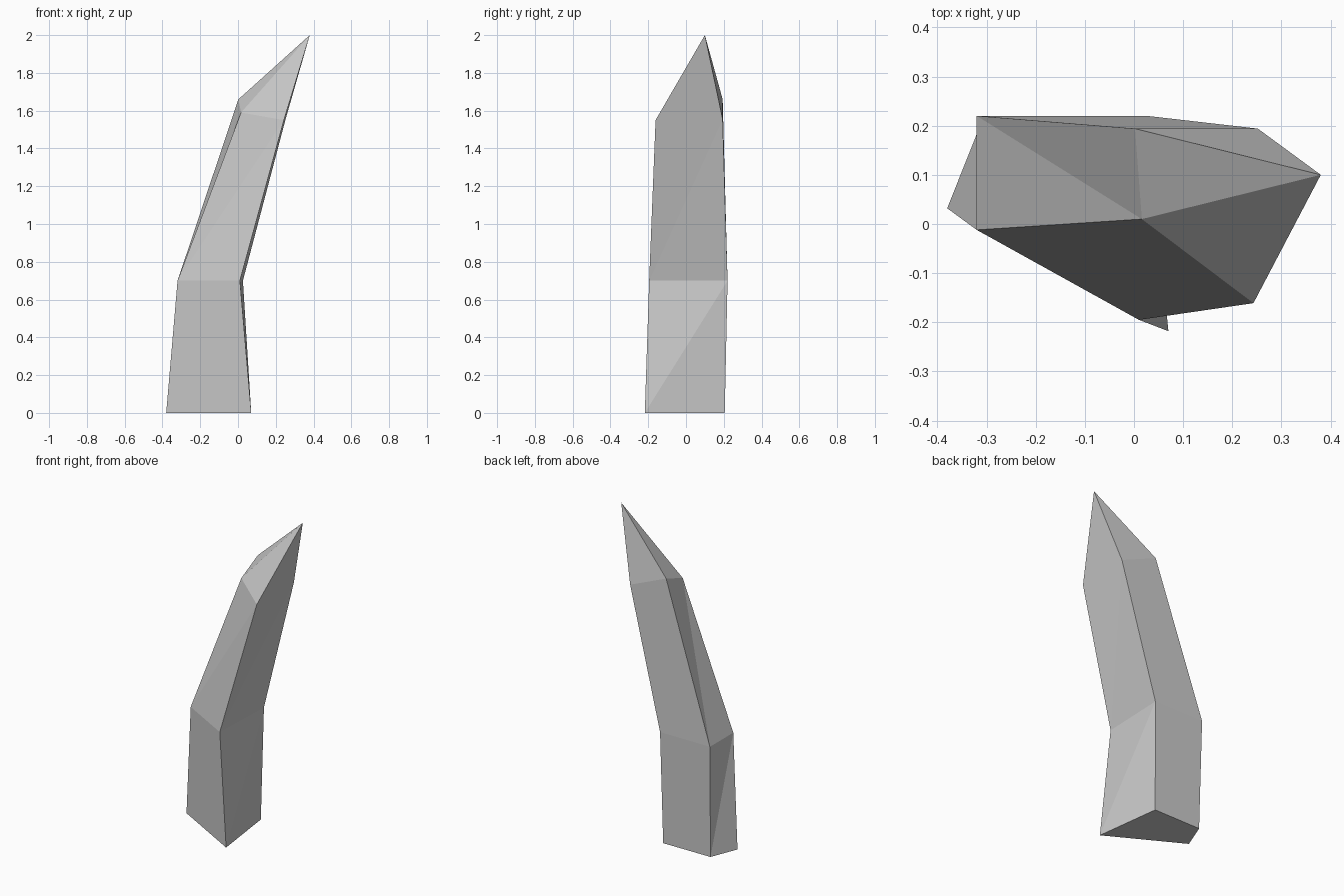
import bpy
import bmesh

if "Cube" in bpy.data.objects:
    bpy.data.objects.remove(bpy.data.objects["Cube"])

# Four-sided sections, ordered: left, front right, back right, back left
SECTIONS = [
    [(-0.38, 0.032, 0), (0.07, -0.218, 0), (0.015, 0.205, 0), (-0.312, 0.203, 0)],
    [(-0.32, -0.012, 0.7), (0.01, -0.195, 0.7), (0.026, 0.22, 0.7), (-0.32, 0.22, 0.7)],
    [(0.016, 0.01, 1.59), (0.243, -0.161, 1.55), (0.252, 0.194, 1.555), (0.002, 0.194, 1.66)],
]
TIP = (0.38, 0.10, 2.0)

bm = bmesh.new()
rings = [[bm.verts.new(p) for p in section] for section in SECTIONS]
tip = bm.verts.new(TIP)

# Base cap
bm.faces.new(reversed(rings[0]))

# Bent shaft, each side split along a rising diagonal
for low, high in zip(rings, rings[1:]):
    for i in range(4):
        j = (i + 1) % 4
        bm.faces.new((low[i], low[j], high[j]))
        bm.faces.new((low[i], high[j], high[i]))

# Slanted point
for i in range(4):
    bm.faces.new((rings[-1][i], rings[-1][(i + 1) % 4], tip))

bmesh.ops.recalc_face_normals(bm, faces=bm.faces)
# Merge the flat pairs back into clean sides
bmesh.ops.dissolve_limit(bm, angle_limit=0.02, verts=bm.verts, edges=bm.edges)

mesh = bpy.data.meshes.new("bent_spike")
bm.to_mesh(mesh)
bm.free()
spike = bpy.data.objects.new("bent_spike", mesh)
bpy.context.collection.objects.link(spike)
